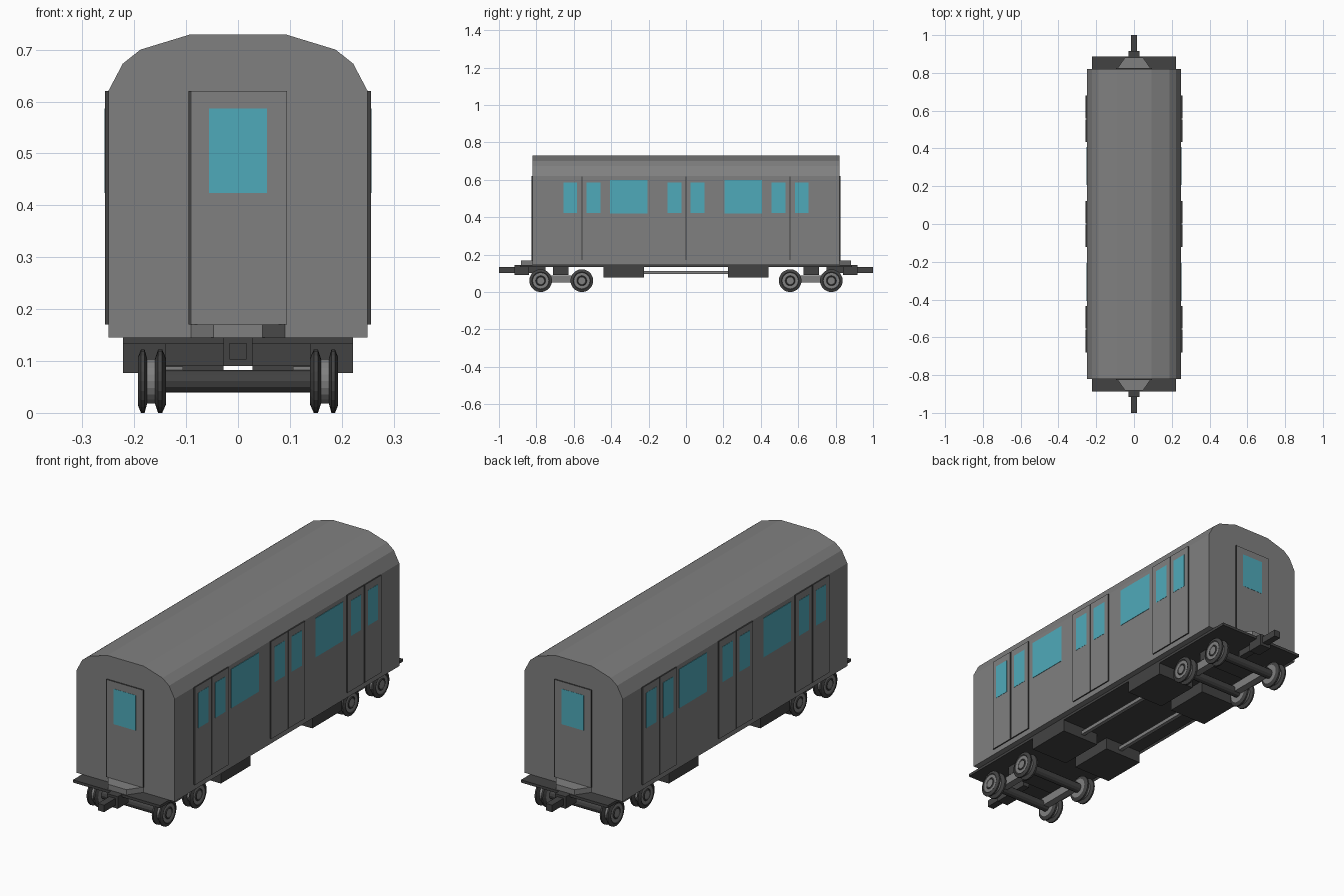
import bpy, bmesh, math
from mathutils import Vector

if "Cube" in bpy.data.objects:
    bpy.data.objects.remove(bpy.data.objects["Cube"], do_unlink=True)


def material(name, rgb):
    m = bpy.data.materials.new(name)
    m.use_nodes = True
    m.diffuse_color = (*rgb, 1)
    m.node_tree.nodes["Principled BSDF"].inputs["Base Color"].default_value = (*rgb, 1)
    return m


GREY = material("body grey", (0.216, 0.216, 0.216))
DARK = material("underframe dark grey", (0.055, 0.055, 0.055))
GLASS = material("window teal", (0.078, 0.40, 0.49))


def finish(name, bm, mats):
    bmesh.ops.recalc_face_normals(bm, faces=bm.faces)
    me = bpy.data.meshes.new(name)
    bm.to_mesh(me)
    bm.free()
    for m in mats:
        me.materials.append(m)
    ob = bpy.data.objects.new(name, me)
    bpy.context.collection.objects.link(ob)
    return ob


def box(name, x, y, z, mat, edge=None, axis=0):
    """Box from three ranges; faces not facing the axis may take an edge colour."""
    bm = bmesh.new()
    bmesh.ops.create_cube(bm, size=1)
    for v in bm.verts:
        v.co = Vector([(a + b) / 2 + c * abs(b - a) for c, (a, b) in zip(v.co, (x, y, z))])
    if edge:
        bm.normal_update()
        for f in bm.faces:
            f.material_index = int(abs(f.normal[axis]) < 0.5)
    return finish(name, bm, [mat, edge] if edge else [mat])


def prism(name, outline, depth, mat):
    """Outline of 3D points, extruded along a depth vector."""
    bm = bmesh.new()
    face = bm.faces.new([bm.verts.new(p) for p in outline])
    new = bmesh.ops.extrude_face_region(bm, geom=[face])["geom"]
    bmesh.ops.translate(bm, vec=depth, verts=[g for g in new if isinstance(g, bmesh.types.BMVert)])
    return finish(name, bm, [mat])


def lathe(name, profile, mats, centre, side, steps=20):
    """Spin (radius, x, colour index) points round the x axis."""
    bm = bmesh.new()
    rings = [[bm.verts.new((side * x, r * math.cos(t), r * math.sin(t)))
              for t in (2 * math.pi * i / steps for i in range(steps))]
             for r, x, _ in profile]
    for a, b, (_, _, colour) in zip(rings, rings[1:], profile):
        for i in range(steps):
            j = (i + 1) % steps
            bm.faces.new((a[i], a[j], b[j], b[i])).material_index = colour
    bm.faces.new(rings[0])
    bm.faces.new(rings[-1]).material_index = profile[-1][2]
    ob = finish(name, bm, mats)
    ob.location = centre
    return ob


# Body shell with faceted roof
half = [(0.25, 0.145), (0.25, 0.62), (0.222, 0.673), (0.188, 0.70), (0.093, 0.729)]
outline = half + [(-x, z) for x, z in reversed(half)]
prism("body_shell", [(x, -0.82, z) for x, z in outline], (0, 1.64, 0), GREY)

# Side doors and windows
for s, side in ((1, "left"), (-1, "right")):
    for c in (-0.557, 0, 0.557):
        box(f"{side}_door_backing", (s * 0.249, s * 0.252), (c - 0.12, c + 0.12), (0.172, 0.618), DARK)
        for d in (-1, 1):
            box(f"{side}_door_leaf", (s * 0.249, s * 0.256), (c + d * 0.0025, c + d * 0.123),
                (0.17, 0.62), GREY, DARK)
            box(f"{side}_door_window", (s * 0.254, s * 0.257), (c + d * 0.025, c + d * 0.099),
                (0.424, 0.587), GLASS)
    for c in (-0.307, 0.307):
        box(f"{side}_large_window", (s * 0.248, s * 0.252), (c - 0.1, c + 0.1), (0.42, 0.6), GLASS)

# End doors, steps and couplers
for s, end in ((-1, "front"), (1, "back")):
    box(f"{end}_door", (-0.094, 0.094), (s * 0.819, s * 0.826), (0.17, 0.62), GREY, DARK, 1)
    box(f"{end}_door_seam", (s * 0.09, s * 0.095), (s * 0.82, s * 0.827), (0.17, 0.62), DARK)
    box(f"{end}_door_window", (-0.056, 0.056), (s * 0.823, s * 0.827), (0.424, 0.587), GLASS)
    prism(f"{end}_step", [(-0.094, s * 0.815, 0.145), (0.094, s * 0.815, 0.145),
                          (0.047, s * 0.882, 0.145), (-0.047, s * 0.882, 0.145)], (0, 0, 0.025), GREY)
    box(f"{end}_coupler_box", (-0.028, 0.028), (s * 0.84, s * 0.917), (0.09, 0.1455), DARK)
    box(f"{end}_coupler_bar", (-0.016, 0.016), (s * 0.75, s), (0.103, 0.135), DARK)

# Underframe, equipment boxes and rods
box("underframe", (-0.222, 0.222), (-0.887, 0.887), (0.133, 0.1455), DARK)
for s in (1, -1):
    for e in (1, -1):
        box("equipment_box", (s * 0.028, s * 0.222), (e * 0.225, e * 0.442), (0.077, 0.134), DARK)
    box("connecting_rod", (s * 0.1, s * 0.118), (-0.23, 0.23), (0.097, 0.114), GREY)

# Bogies: bolster, side beams, axles and double-flanged wheels
R = 0.061
wheel = [(0.045, 0.139, 1), (R, 0.146, 1), (R, 0.154, 1), (0.043, 0.16, 0), (0.043, 0.175, 1),
         (R, 0.18, 1), (R, 0.187, 1), (0.046, 0.193, 1), (0.041, 0.19, 0), (0.027, 0.19, 1),
         (0.023, 0.193, 1), (0.018, 0.19, 0)]
for e in (1, -1):
    box("bogie_bolster", (-0.14, 0.14), (e * 0.628, e * 0.71), (0.09, 0.134), DARK)
    for s in (1, -1):
        box("bogie_side_beam", (s * 0.106, s * 0.14), (e * 0.555, e * 0.78), (0.05, 0.089), GREY)
    for y in (0.557, 0.777):
        lathe("axle", [(0.022, -0.14, 0), (0.022, 0.14, 0)], [DARK], (0, e * y, R), 1, 12)
        for s in (1, -1):
            lathe("wheel", wheel, [GREY, DARK], (0, e * y, R), s)
